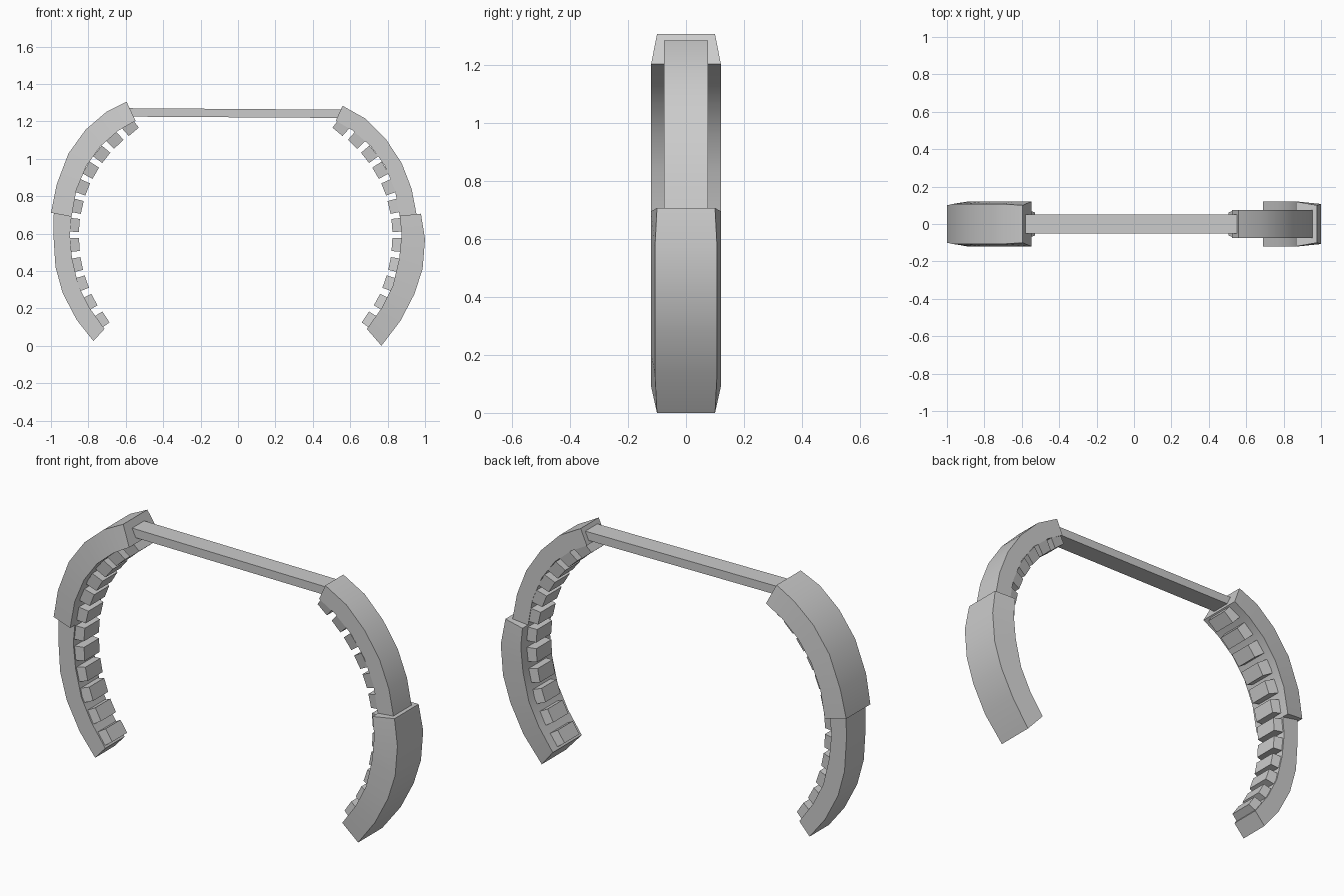
import bpy, bmesh
from mathutils import Vector

if "Cube" in bpy.data.objects:
    bpy.data.objects.remove(bpy.data.objects["Cube"])

SHIFT = -0.025  # the right arc mirrors the left one about x = -0.0125


def flip(pts):
    return [(SHIFT - x, z) for x, z in pts]


def loft(bm, rings):
    """Skin a row of four-point rings and cap both ends."""
    vs = [[bm.verts.new(p) for p in r] for r in rings]
    for a, b in zip(vs, vs[1:]):
        for i in range(4):
            j = (i + 1) % 4
            bm.faces.new((a[i], a[j], b[j], b[i]))
    bm.faces.new(vs[0][::-1])
    bm.faces.new(vs[-1])


def finish(name, bm, smooth=False):
    bmesh.ops.recalc_face_normals(bm, faces=bm.faces[:])
    me = bpy.data.meshes.new(name)
    bm.to_mesh(me)
    bm.free()
    ob = bpy.data.objects.new(name, me)
    bpy.context.collection.objects.link(ob)
    if smooth:
        bpy.ops.object.select_all(action='DESELECT')
        ob.select_set(True)
        bpy.context.view_layer.objects.active = ob
        bpy.ops.object.shade_smooth_by_angle(angle=0.5)


def shell(name, outer, inner, w_out, w_in):
    """Curved arm with a trapezoid section, slightly narrower at its ends."""
    bm = bmesh.new()
    rings = []
    for k, ((xo, zo), (xi, zi)) in enumerate(zip(outer, inner)):
        w = w_out - (0.007 if w_in > 0.1 and k in (0, len(outer) - 1) else 0)
        rings.append([(xo, -w, zo), (xo, w, zo), (xi, w_in, zi), (xi, -w_in, zi)])
    loft(bm, rings)
    finish(name, bm, True)


def pads(name, centres):
    """Row of small tapered blocks lining the inside of an arm."""
    bm = bmesh.new()
    pts = [Vector((x, 0, z)) for x, z in centres]
    side = 1 if centres[0][0] < 0 else -1
    for i, c in enumerate(pts):
        t = (pts[min(i + 1, len(pts) - 1)] - pts[max(i - 1, 0)]).normalized()
        n = Vector((-t.z, 0, t.x)) * side  # towards the middle
        rings = []
        for d, h, w in ((-0.035, 0.037, 0.075), (0.025, 0.035, 0.062)):
            rings.append([c + n * d + t * a * h + Vector((0, b * w, 0))
                          for a, b in ((-1, -1), (1, -1), (1, 1), (-1, 1))])
        loft(bm, rings)
    finish(name, bm)


# inner lines of the arms
inner_up = [(-.548, 1.203), (-.64, 1.15), (-.735, 1.067), (-.81, .963), (-.864, .834), (-.89, .69)]
inner_low = [(-.89, .695), (-.90, .594), (-.887, .465), (-.853, .32), (-.794, .203), (-.714, .09)]

# left arm: wide upper, narrow lower
shell("left_upper_arm",
      [(-.596, 1.305), (-.703, 1.251), (-.815, 1.155), (-.907, 1.027), (-.97, .861), (-1, .711)],
      inner_up, .107, .12)
shell("left_lower_arm",
      [(-.985, .708), (-.987, .594), (-.976, .422), (-.938, .283), (-.863, .139), (-.773, .025)],
      inner_low, .08, .08)

# right arm: narrow upper, wide lower
shell("right_upper_arm",
      [(.559, 1.283), (.682, 1.214), (.789, 1.107), (.874, .979), (.928, .84), (.955, .70)],
      flip(inner_up), .075, .075)
shell("right_lower_arm",
      [(.978, .706), (1, .57), (.987, .412), (.944, .278), (.869, .134), (.767, 0)],
      flip(inner_low), .107, .12)

# inner pads
row = [(-.573, 1.163), (-.655, 1.095), (-.724, 1.02), (-.782, .935), (-.827, .845), (-.857, .745),
       (-.873, .645), (-.873, .54), (-.86, .435), (-.832, .335), (-.79, .235), (-.727, .14)]
pads("left_pads", row)
pads("right_pads", flip(row))

# cross bar
bm = bmesh.new()
loft(bm, [[(x, -.05, lo), (x, .05, lo), (x, .05, hi), (x, -.05, hi)]
          for x, lo, hi in ((-.58, 1.225, 1.27), (.56, 1.218, 1.262))])
finish("cross_bar", bm)
